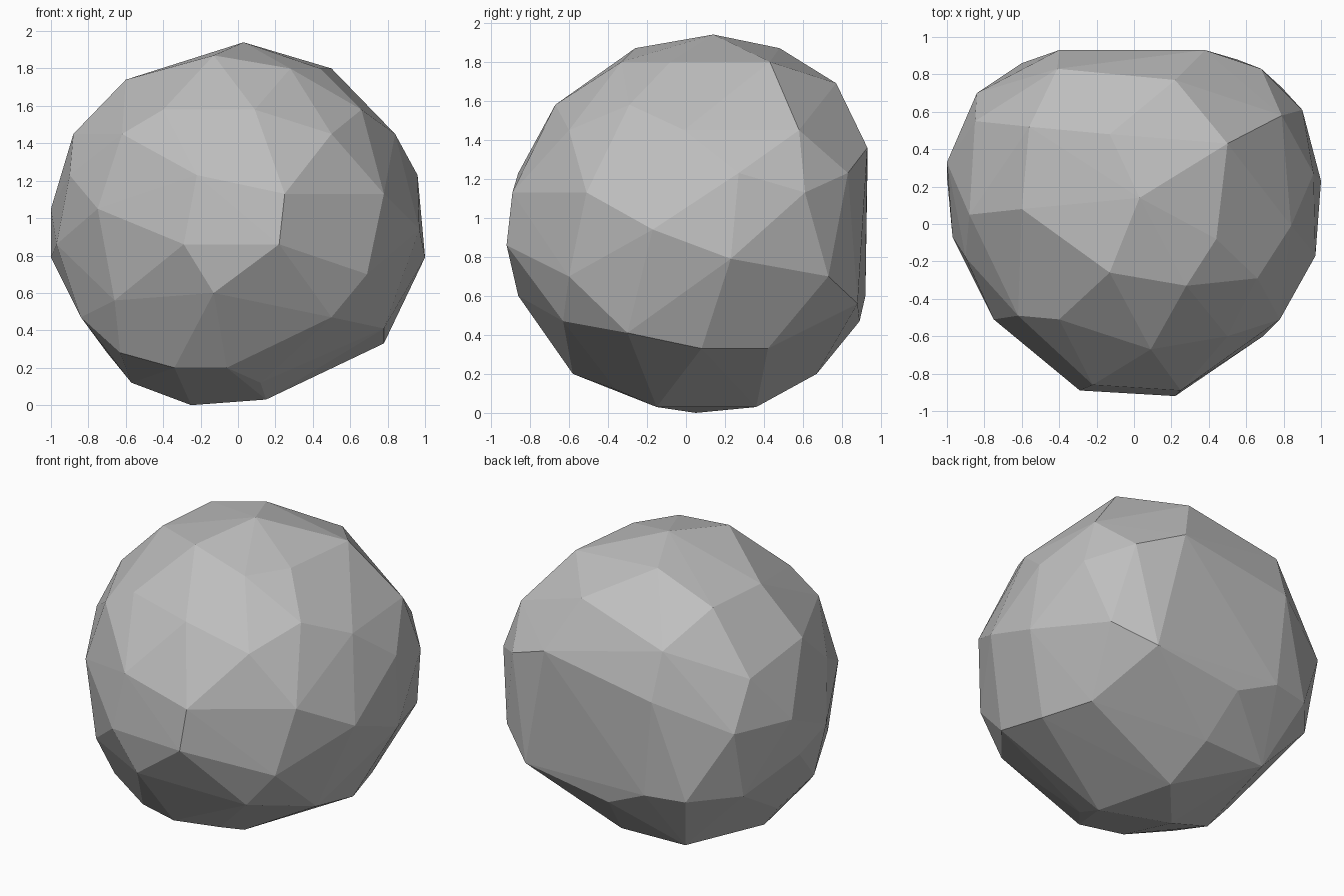
import bpy
import bmesh

# Remove only the default cube
default_cube = bpy.data.objects.get("Cube")
if default_cube:
    bpy.data.objects.remove(default_cube, do_unlink=True)


def make_material(name, colour):
    """Create a plain matte material of a single flat colour."""
    material = bpy.data.materials.new(name)
    material.use_nodes = True
    material.diffuse_color = colour
    shader = material.node_tree.nodes["Principled BSDF"]
    shader.inputs["Base Color"].default_value = colour
    shader.inputs["Roughness"].default_value = .9
    return material


# Chipped corners of the boulder, as cross-sections by height
sections = {
    1.94: [(.03, .14)],
    1.87: [(-.13, .48), (-.13, -.26)],
    1.8: [(.28, -.33), (.44, -.08), (.5, .43)],
    1.74: [(-.6, .08), (-.56, .52)],
    1.69: [(.22, .77)],
    1.58: [(-.4, -.51), (.09, -.67), (.66, -.29)],
    1.53: [(-.41, .83)],
    1.45: [(.84, -.01), (.5, -.6), (-.62, -.49), (-.88, .05), (.79, .58)],
    1.36: [(-.85, .55), (.38, .93)],
    1.23: [(.68, .83), (-.22, -.86), (.96, .27), (-.9, -.18), (-.4, .93)],
    1.13: [(.25, -.89), (.9, .61), (.78, -.51)],
    1.05: [(-1, .33), (-.84, .7), (-.75, -.51)],
    .94: [(.97, -.17)],
    .86: [(-.29, -.89), (-.97, -.07), (.22, -.92)],
    .79: [(-1, .25), (1, .23)],
    .7: [(.69, -.6), (.79, .73)],
    .6: [(-.83, .59), (-.6, .86), (-.13, -.86), (-.34, .92)],
    .56: [(-.66, -.53), (.55, .88)],
    .47: [(-.84, -.13), (-.06, .89), (.5, -.63)],
    .41: [(.78, -.3)],
    .33: [(.68, .42), (.78, .08)],
    .28: [(-.63, -.38), (-.7, .05)],
    .2: [(-.06, -.58), (-.34, -.5), (-.45, .65), (0, .67)],
    .12: [(-.57, 0), (.12, -.36)],
    .03: [(.15, -.15), (.02, .36)],
    0: [(-.25, .05)],
}


def build_boulder(name, material):
    """Wrap the cross-section corners in a tight faceted shell."""
    bm = bmesh.new()
    for height, corners in sections.items():
        for x, y in corners:
            bm.verts.new((x, y, height))
    hull = bmesh.ops.convex_hull(bm, input=bm.verts)
    buried = [item for item in hull["geom_interior"]
              if isinstance(item, bmesh.types.BMVert)]
    bmesh.ops.delete(bm, geom=buried, context="VERTS")
    bmesh.ops.recalc_face_normals(bm, faces=bm.faces)

    # Flat facets all over
    for face in bm.faces:
        face.smooth = False
    mesh = bpy.data.meshes.new(name)
    bm.to_mesh(mesh)
    bm.free()
    mesh.materials.append(material)
    boulder = bpy.data.objects.new(name, mesh)
    bpy.context.collection.objects.link(boulder)
    return boulder


build_boulder("boulder", make_material("stone grey", (.52, .52, .52, 1)))
